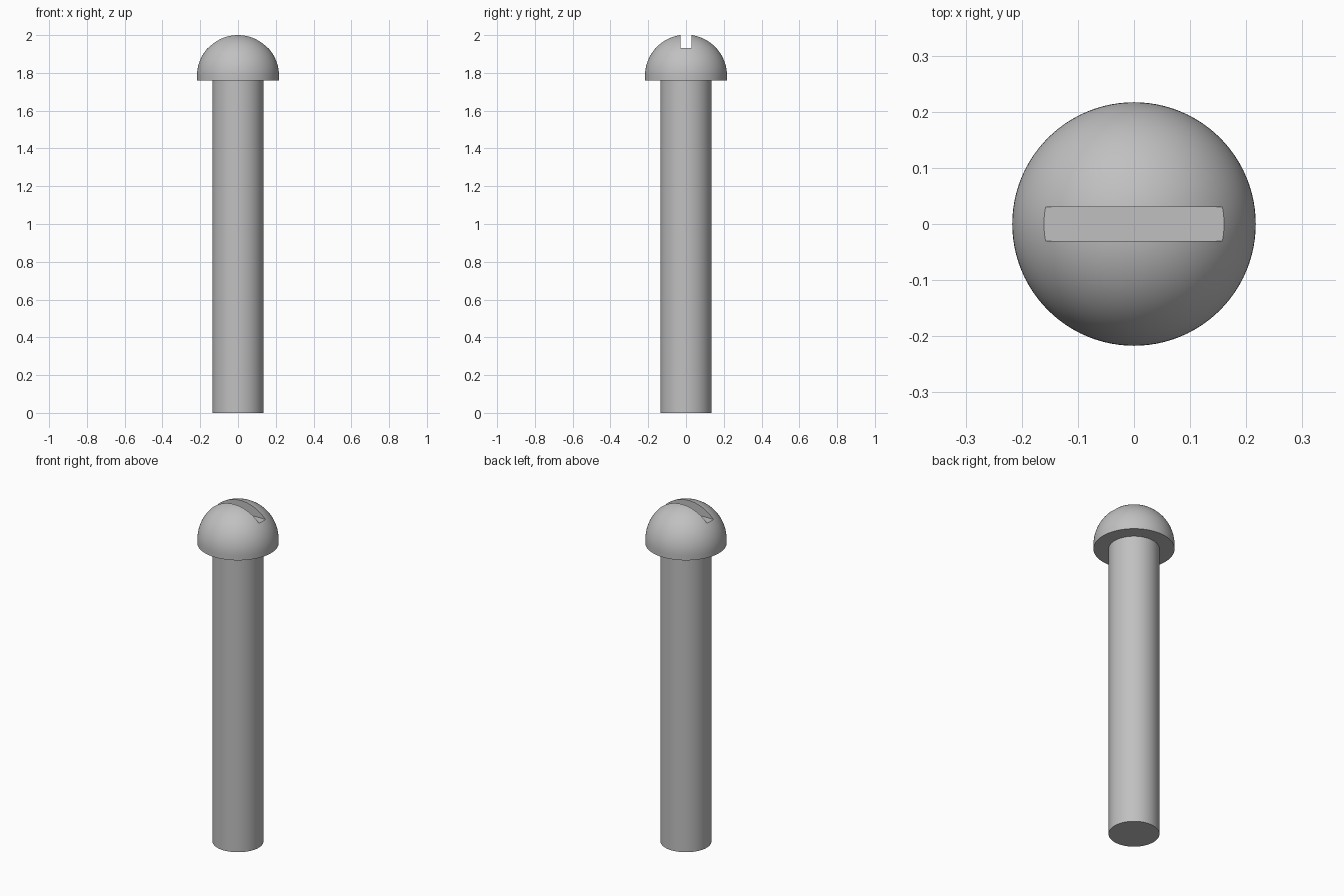
import bpy
import bmesh
import math

if "Cube" in bpy.data.objects:
    bpy.data.objects.remove(bpy.data.objects["Cube"])

HEAD_R, SHAFT_R = 0.217, 0.136
DOME_Z, HEAD_BASE, SLOT_Z = 1.785, 1.76, 1.931
SLOT_WIDTH = 0.06
SEGMENTS = 96

steel = bpy.data.materials.new("grey_steel")
steel.use_nodes = True
colour = (0.53, 0.53, 0.53, 1)
steel.diffuse_color = colour
steel.node_tree.nodes["Principled BSDF"].inputs["Base Color"].default_value = colour


def revolve(name, profile):
    """Spin an (r, z) profile around the z axis into a closed solid."""
    bm = bmesh.new()
    verts = [bm.verts.new((r, 0, z)) for r, z in profile]
    edges = [bm.edges.new(pair) for pair in zip(verts, verts[1:])]
    bmesh.ops.spin(bm, geom=verts + edges, cent=(0, 0, 0), axis=(0, 0, 1),
                   angle=math.tau, steps=SEGMENTS)
    bmesh.ops.remove_doubles(bm, verts=bm.verts, dist=1e-5)
    bmesh.ops.recalc_face_normals(bm, faces=bm.faces)
    mesh = bpy.data.meshes.new(name)
    bm.to_mesh(mesh)
    bm.free()
    mesh.materials.append(steel)
    obj = bpy.data.objects.new(name, mesh)
    bpy.context.collection.objects.link(obj)
    return obj


def activate(obj):
    bpy.ops.object.select_all(action="DESELECT")
    obj.select_set(True)
    bpy.context.view_layer.objects.active = obj


# Shaft, ending just inside the head
shaft = revolve("shaft", [(0, 0), (SHAFT_R, 0), (SHAFT_R, HEAD_BASE + 0.01),
                          (0, HEAD_BASE + 0.01)])

# Domed head with a short straight rim
steps = 32
arc = [i / steps * math.pi / 2 for i in range(steps)]
dome = [(HEAD_R * math.cos(a), DOME_Z + HEAD_R * math.sin(a)) for a in arc]
head = revolve("head", [(0, HEAD_BASE), (HEAD_R, HEAD_BASE)] + dome
               + [(0, DOME_Z + HEAD_R)])

# Driver slot cut straight across the dome
bpy.ops.mesh.primitive_cube_add(size=1, location=(0, 0, SLOT_Z + 0.1))
cutter = bpy.context.object
cutter.name = "slot_cutter"
cutter.scale = (1, SLOT_WIDTH, 0.2)
cutter.hide_render = True
cutter.data.materials.append(steel)
cut = head.modifiers.new("slot", "BOOLEAN")
cut.operation = "DIFFERENCE"
cut.solver = "EXACT"
cut.object = cutter
activate(head)
bpy.ops.object.modifier_apply(modifier=cut.name)
bpy.data.objects.remove(cutter)

for part in (shaft, head):
    activate(part)
    bpy.ops.object.shade_smooth_by_angle(angle=math.radians(30))
